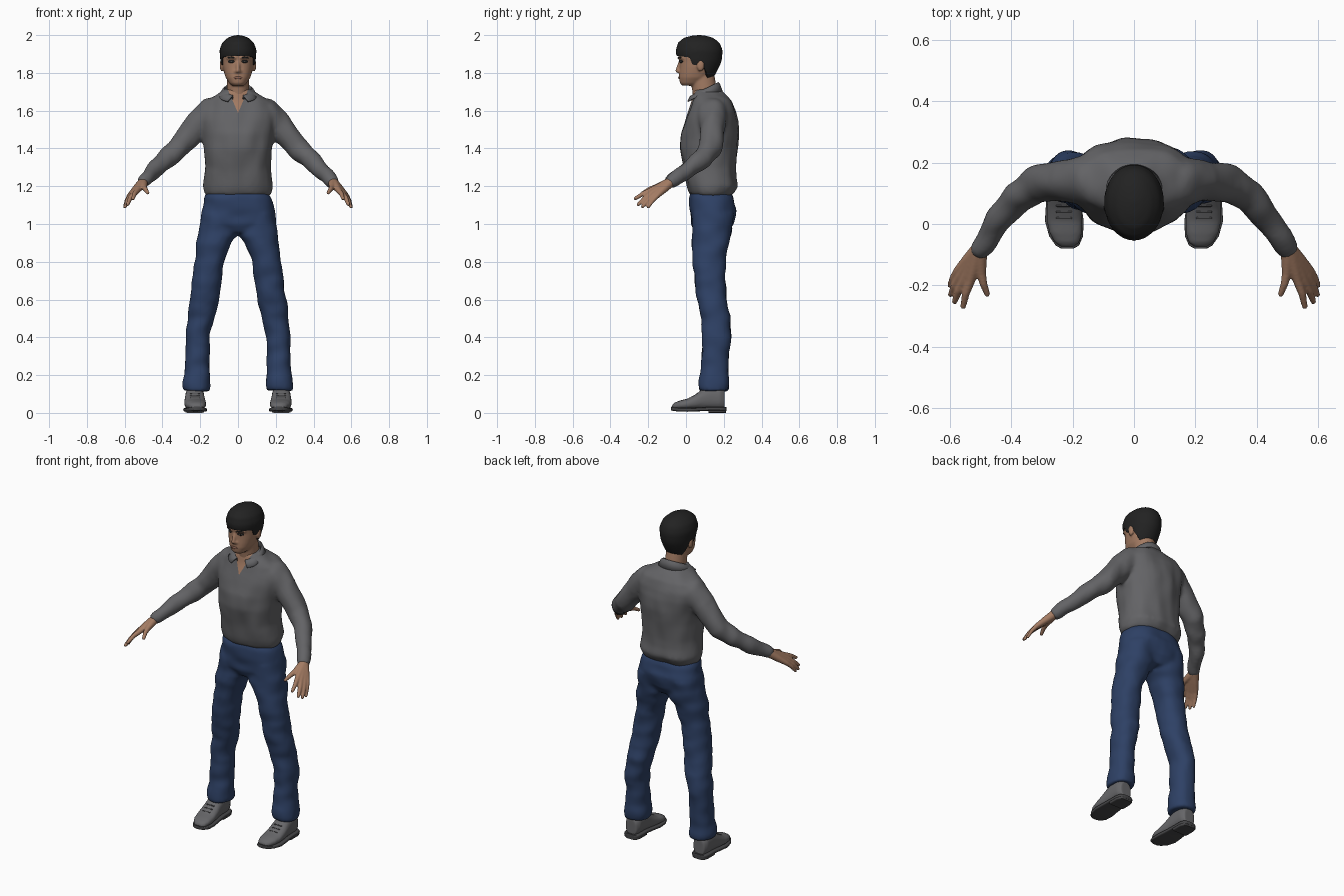
import bpy, bmesh, math
from mathutils import Vector, Matrix, noise

if "Cube" in bpy.data.objects:
    bpy.data.objects.remove(bpy.data.objects["Cube"])

def material(name, r, g, b):
    m = bpy.data.materials.new(name)
    m.diffuse_color = (r, g, b, 1)
    m.use_nodes = True
    m.node_tree.nodes["Principled BSDF"].inputs["Base Color"].default_value = m.diffuse_color
    return m

SKIN = material("skin", 0.37, 0.2, 0.125)
SHIRT = material("shirt_grey", 0.125, 0.125, 0.132)
DENIM = material("denim_blue", 0.027, 0.052, 0.13)
HAIR = material("hair_black", 0.016, 0.016, 0.016)
SHOE = material("shoe_grey", 0.135, 0.135, 0.142)
SOLE = material("sole_dark_grey", 0.06, 0.06, 0.063)
LIP = material("lip_brown", 0.24, 0.115, 0.08)
EYE = material("eye_white", 0.4, 0.38, 0.36)

def ring(c, u, v, e=2.0, n=32):
    """Superellipse cross-section around c spanned by u and v."""
    pts = []
    for i in range(n):
        a = 2 * math.pi * i / n
        ca, sa = math.cos(a), math.sin(a)
        pts.append(Vector(c) + Vector(u) * math.copysign(abs(ca) ** (2 / e), ca)
                   + Vector(v) * math.copysign(abs(sa) ** (2 / e), sa))
    return pts

def zring(z, x0, x1, y0, y1, e=2.2):
    return ring(((x0 + x1) / 2, (y0 + y1) / 2, z), ((x1 - x0) / 2, 0, 0), (0, (y1 - y0) / 2, 0), e)

def loft(bm, rings):
    rows = [[bm.verts.new(p) for p in r] for r in rings]
    n = len(rows[0])
    for a, b in zip(rows, rows[1:]):
        for i in range(n):
            bm.faces.new((a[i], a[(i + 1) % n], b[(i + 1) % n], b[i]))
    bm.faces.new(rows[0][::-1])
    bm.faces.new(rows[-1])

def ball(bm, c, r):
    m = Matrix.Translation(c) @ Matrix.Diagonal((*r, 1))
    bmesh.ops.create_uvsphere(bm, u_segments=20, v_segments=12, radius=1, matrix=m)

def limb(bm, pts):
    """Rounded tapering tube through (point, radius) pairs."""
    for p, r in pts:
        ball(bm, p, (r, r, r))
    for (p, r), (q, s) in zip(pts, pts[1:]):
        d = (Vector(q) - Vector(p)).normalized()
        u = d.cross(Vector((0.3, 0.9, 0.2))).normalized()
        v = d.cross(u)
        loft(bm, [ring(p, u * r, v * r, n=20), ring(q, u * s, v * s, n=20)])

def finish(name, bm, mat, smooth=True):
    bmesh.ops.recalc_face_normals(bm, faces=bm.faces[:])
    me = bpy.data.meshes.new(name)
    bm.to_mesh(me)
    bm.free()
    me.materials.append(mat)
    ob = bpy.data.objects.new(name, me)
    bpy.context.collection.objects.link(ob)
    if smooth:
        bpy.context.view_layer.objects.active = ob
        bpy.ops.object.select_all(action='DESELECT')
        ob.select_set(True)
        bpy.ops.object.shade_smooth_by_angle(angle=math.radians(50))
    return ob

def fuse(name, bm, mat, voxel, passes, wrinkle=0.0, scale=(12, 12, 12)):
    """Blend overlapping volumes into one skin, with optional cloth folds."""
    ob = finish(name, bm, mat, False)
    rm = ob.modifiers.new("blend", 'REMESH')
    rm.mode, rm.voxel_size = 'VOXEL', voxel
    sm = ob.modifiers.new("soften", 'SMOOTH')
    sm.factor, sm.iterations = 0.5, passes
    dg = bpy.context.evaluated_depsgraph_get()
    me = bpy.data.meshes.new_from_object(ob.evaluated_get(dg))
    ob.modifiers.clear()
    ob.data = me
    if not me.materials:
        me.materials.append(mat)
    moves = [v.normal * wrinkle * noise.noise(Vector([a * b for a, b in zip(v.co, scale)]))
             for v in me.vertices]
    for v, d in zip(me.vertices, moves):
        v.co += d
    for p in me.polygons:
        p.use_smooth = True
        p.material_index = 0
    return ob

# Shirt: torso with both sleeves
bm = bmesh.new()
loft(bm, [zring(z, -w, w, f, b, 2.3) for z, f, b, w in [
    (1.148, .03, .238, .163), (1.165, .016, .254, .176), (1.2, .006, .274, .184), (1.25, -.002, .266, .179),
    (1.3, -.01, .266, .174), (1.4, -.03, .272, .178), (1.48, -.027, .278, .187), (1.55, -.005, .275, .2),
    (1.6, .015, .264, .205), (1.65, .03, .243, .18), (1.69, .036, .205, .105), (1.715, .04, .178, .07)]])
for s in (1, -1):
    limb(bm, [((s * .14, .14, 1.585), .085), ((s * .215, .143, 1.525), .07), ((s * .315, .13, 1.4), .06),
              ((s * .375, .09, 1.35), .053), ((s * .44, .008, 1.285), .044), ((s * .498, -.078, 1.228), .037)])
shirt = fuse("shirt", bm, SHIRT, 0.011, 5, 0.008, (14, 14, 7))

# Open neckline: cut a V into the front and colour it as skin
shirt.data.materials.append(SKIN)
bm = bmesh.new()
bm.from_mesh(shirt.data)
for s in (1, -1):
    fs = [f for f in bm.faces if f.calc_center_median().y < .1 and f.calc_center_median().z > 1.56]
    geom = list({*fs, *(e for f in fs for e in f.edges), *(v for f in fs for v in f.verts)})
    bmesh.ops.bisect_plane(bm, geom=geom, plane_co=(0, 0, 1.588), plane_no=(s * .115, 0, -.05))
for f in bm.faces:
    c = f.calc_center_median()
    if c.y < .1 and c.z > 1.588 + abs(c.x) * 2.3:
        f.material_index = 1
bm.to_mesh(shirt.data)
bm.free()

# Collar: folded band open at the throat
bm = bmesh.new()
rows = []
for i in range(41):
    a = math.radians(-158 + 316 * i / 40)
    c, sn = math.cos(a), math.sin(a)
    tip = max(0, -c) ** 2
    rows.append([bm.verts.new((k * sn, .097 + d * c, z)) for k, d, z in (
        (.064, .066, 1.69 + .03 * c), (.072, .074, 1.715 + .036 * c),
        (.084, .083, 1.708 + .034 * c), (.1 + .05 * tip, .097, 1.685 + .018 * c - .022 * tip))])
for a, b in zip(rows, rows[1:]):
    for j in range(3):
        bm.faces.new((a[j], b[j], b[j + 1], a[j + 1]))
collar = finish("collar", bm, SHIRT)
collar.modifiers.new("thickness", 'SOLIDIFY').thickness = 0.006

# Trousers: hips with both legs
bm = bmesh.new()
loft(bm, [zring(z, -w, w, f, b, 2.4) for z, f, b, w in [
    (1.18, .035, .23, .155), (1.14, .018, .252, .177), (1.08, .018, .268, .19), (1.0, .025, .253, .2),
    (.955, .05, .22, .17)]])
for s in (1, -1):
    loft(bm, [zring(z, *sorted((s * i, s * o)), f, b) for z, i, o, f, b in [
        (1.06, .012, .19, .035, .255), (.94, .002, .21, .03, .238), (.9, .033, .216, .032, .228),
        (.8, .073, .228, .037, .21), (.7, .087, .242, .047, .208), (.6, .102, .255, .059, .215),
        (.5, .127, .266, .082, .235), (.4, .15, .276, .086, .238), (.3, .152, .279, .082, .228),
        (.2, .15, .285, .077, .224), (.145, .146, .294, .068, .228), (.117, .152, .29, .071, .224)]])
fuse("trousers", bm, DENIM, 0.011, 4, 0.008, (10, 10, 14))

# Head and neck
bm = bmesh.new()
loft(bm, [zring(z, -w, w, f, b) for z, f, b, w in [
    (1.732, -.018, .06, .03), (1.745, -.032, .09, .046), (1.775, -.037, .125, .065), (1.8, -.036, .14, .073),
    (1.83, -.034, .155, .08), (1.86, -.034, .17, .084), (1.9, -.042, .175, .086), (1.95, -.03, .165, .075),
    (1.975, 0, .14, .05)]])
loft(bm, [zring(z, -w, w, f, b, 2) for z, f, b, w in [
    (1.62, .045, .18, .06), (1.7, .034, .165, .058), (1.79, .02, .15, .058)]])
limb(bm, [((0, -.032, 1.858), .008), ((0, -.044, 1.812), .012)])           # nose
for s in (1, -1):
    limb(bm, [((s * .008, -.036, 1.808), .01), ((s * .013, -.034, 1.807), .008)])  # nostrils
    limb(bm, [((s * .018, -.037, 1.878), .008), ((s * .055, -.016, 1.88), .008)])  # brow ridge
    ball(bm, (s * .086, .077, 1.84), (.011, .02, .032))                    # ear
head = fuse("head", bm, SKIN, 0.0055, 3)

def face_mark(name, x, z, w, h, mat, depth=0.004):
    """Thin oval laid on the face at the given front position."""
    ok, loc, nor, _ = head.ray_cast((x, -1, z), (0, 1, 0))
    b = bmesh.new()
    rot = nor.to_track_quat('-Y', 'Z').to_matrix().to_4x4()
    bmesh.ops.create_uvsphere(b, u_segments=16, v_segments=10, radius=1,
                              matrix=Matrix.Translation(loc) @ rot @ Matrix.Diagonal((w, depth, h, 1)))
    finish(name, b, mat)

for s, side in ((1, "left"), (-1, "right")):
    face_mark(side + "_eyelid", s * .036, 1.861, .019, .009, HAIR, .004)
    face_mark(side + "_eye", s * .036, 1.861, .011, .0045, EYE, .0048)
    face_mark(side + "_iris", s * .036, 1.861, .005, .0048, HAIR, .0055)
    face_mark(side + "_eyebrow", s * .037, 1.88, .023, .0045, HAIR, .004)
face_mark("lips", 0, 1.774, .024, .007, LIP, .005)

# Hair: cap whose lower edge runs from fringe over the ears to the nape
PROFILE = [(1.76, .062, .0, .135), (1.8, .08, -.02, .16), (1.86, .093, -.048, .189), (1.92, .098, -.054, .194),
           (1.96, .084, -.042, .178), (1.985, .056, -.012, .145), (1.997, .026, .03, .105), (2.0, .003, .068, .074)]

def hair_point(a, z, k=1.0):
    for p, q in zip(PROFILE, PROFILE[1:]):
        if z <= q[0] + 1e-6:
            t = (z - p[0]) / (q[0] - p[0])
            w, f, b = (p[i] + (q[i] - p[i]) * t for i in (1, 2, 3))
            return Vector((k * w * math.sin(a), (f + b) / 2 - k * (b - f) / 2 * math.cos(a), z))

def hairline(a):
    c = -math.cos(a)                       # -1 at the fringe, +1 at the nape
    if c < -.35:
        return 1.888 - .012 * (1 + c)
    if c < .0:
        return 1.84                        # sideburn
    return 1.865 - .1 * min(1, c / .65)

bm = bmesh.new()
n, rows = 72, []
for k, t in [(.82, 0)] + [(1, math.sin(math.pi / 2 * j / 18)) for j in range(19)]:
    row = []
    for i in range(n):
        a = 2 * math.pi * i / n
        lo = hairline(a)
        p = hair_point(a, lo + (2.0 - lo) * t, k)
        row.append(p)
    rows.append(row)
loft(bm, rows)
hair = finish("hair", bm, HAIR)
sm = hair.modifiers.new("soften", 'SMOOTH')
sm.factor, sm.iterations = 0.5, 2

for s, side in ((1, "left"), (-1, "right")):
    # Hand: palm strands fanning from the wrist into fingers
    bm = bmesh.new()
    wrist = (s * .503, -.08, 1.222)
    for knuckle, tip, r in [((.533, -.185, 1.178), (.556, -.268, 1.135), .0125),
                            ((.552, -.183, 1.163), (.584, -.252, 1.104), .0125),
                            ((.566, -.17, 1.153), (.597, -.23, 1.092), .012),
                            ((.574, -.152, 1.15), (.6, -.2, 1.09), .011),
                            ((.497, -.16, 1.195), (.478, -.228, 1.165), .0125)]:
        k, t = Vector(knuckle), Vector(tip)
        k.x *= s
        t.x *= s
        limb(bm, [(wrist, .026), ((Vector(wrist) + k) / 2, .021), (k, r + .003),
                  (k.lerp(t, .5) + Vector((s * .003, 0, .004)), r), (t, r - .003)])
    fuse(side + "_hand", bm, SKIN, 0.005, 2)

    # Shoe upper, sole, heel and laces
    bm = bmesh.new()
    loft(bm, [ring((s * x, y, (h + .018) / 2), (w, 0, 0), (0, 0, (h - .018) / 2), 2.4) for y, x, w, h in [
        (-.074, .217, .022, .042), (-.06, .218, .04, .055), (-.03, .222, .053, .066), (.01, .226, .058, .076),
        (.05, .228, .056, .098), (.09, .229, .052, .128), (.13, .229, .05, .145), (.18, .229, .048, .14),
        (.205, .229, .036, .12)]])
    fuse(side + "_shoe", bm, SHOE, 0.007, 2)
    bm = bmesh.new()
    loft(bm, [ring((s * x, y, z + .011), (w, 0, 0), (0, 0, .01), 5) for y, x, w, z in [
        (-.08, .217, .02, .012), (-.07, .217, .038, .01), (-.04, .221, .055, .006), (.01, .227, .063, .005),
        (.06, .229, .058, .007), (.12, .229, .053, .01), (.18, .229, .052, .01), (.205, .229, .045, .01),
        (.214, .229, .03, .01)]])
    loft(bm, [ring((s * .229, y, .012), (w, 0, 0), (0, 0, .012), 6) for y, w in [
        (.12, .05), (.18, .05), (.204, .043), (.213, .028)]])
    finish(side + "_sole", bm, SOLE)
    bm = bmesh.new()
    for y, z in ((.02, .078), (.04, .089), (.06, .102)):
        limb(bm, [((s * .205, y, z), .004), ((s * .25, y, z), .004)])
    finish(side + "_laces", bm, SOLE)
